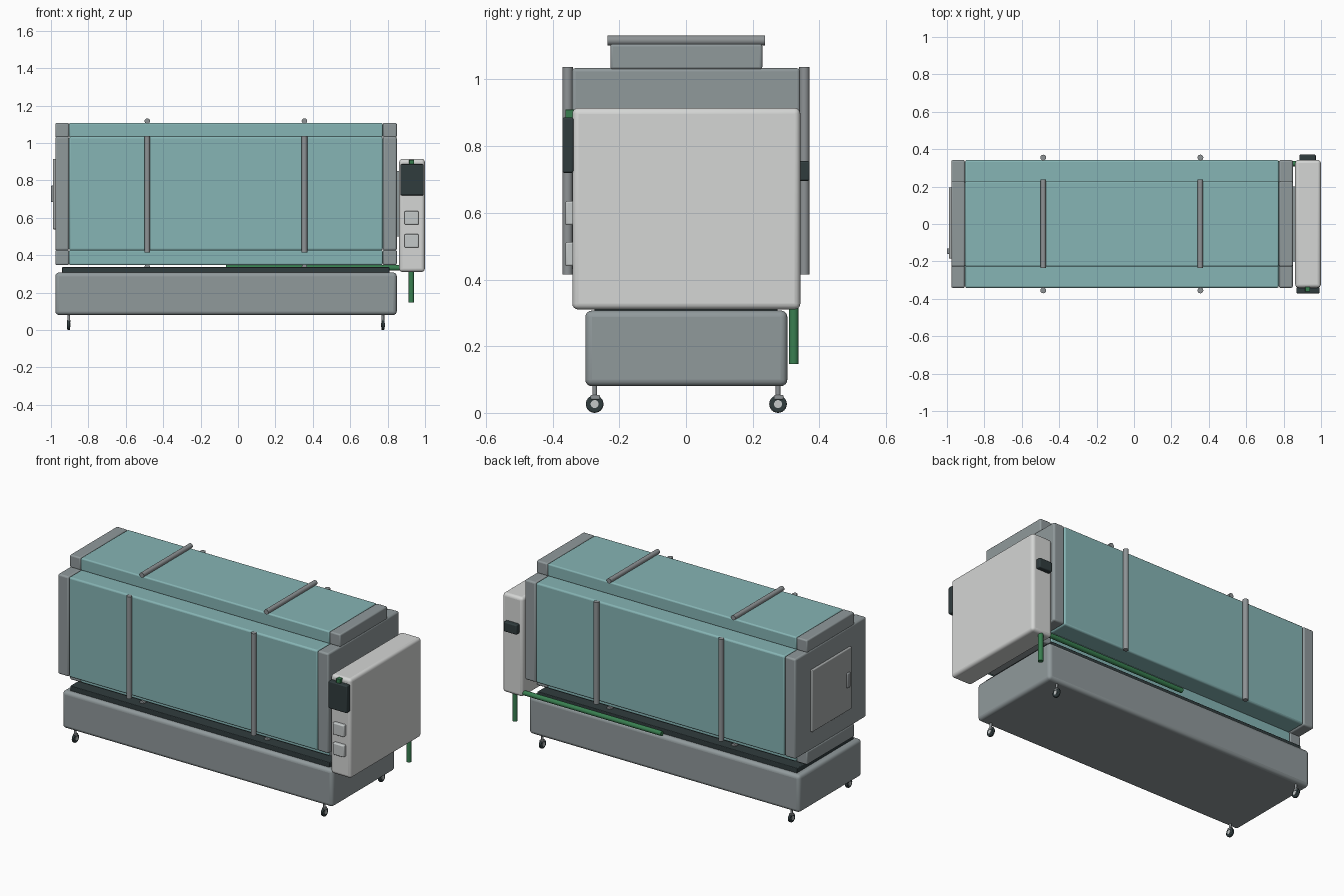
import bpy, math
from mathutils import Vector

if "Cube" in bpy.data.objects:
    bpy.data.objects.remove(bpy.data.objects["Cube"])


def mat(name, rgb):
    m = bpy.data.materials.new(name)
    m.diffuse_color = (*rgb, 1)
    m.use_nodes = True
    m.node_tree.nodes["Principled BSDF"].inputs["Base Color"].default_value = m.diffuse_color
    return m


TEAL = mat("teal_panel", (0.24, 0.46, 0.46))
GREY = mat("frame_grey", (0.28, 0.32, 0.33))
ROD = mat("rod_grey", (0.27, 0.29, 0.30))
LIGHT = mat("housing_white", (0.66, 0.67, 0.66))
DOOR = mat("hatch_grey", (0.38, 0.40, 0.40))
DARK = mat("dark_rubber", (0.03, 0.045, 0.048))
GREEN = mat("pipe_green", (0.04, 0.21, 0.08))
BUTTON = mat("button_grey", (0.55, 0.58, 0.58))


def finish(o, name, m, bevel=0, seg=3):
    o.name = name
    o.data.materials.append(m)
    if bevel:
        b = o.modifiers.new("bevel", 'BEVEL')
        b.width, b.segments = bevel, seg
    bpy.ops.object.shade_smooth_by_angle(angle=math.radians(40))
    return o


def box(name, x, y, z, m, bevel=0.0, seg=3):
    """Box from (min, max) ranges on each axis."""
    c = [(r[0] + r[1]) / 2 for r in (x, y, z)]
    bpy.ops.mesh.primitive_cube_add(size=1, location=c)
    o = bpy.context.object
    o.scale = [r[1] - r[0] for r in (x, y, z)]
    bpy.ops.object.transform_apply(location=False, rotation=False, scale=True)
    return finish(o, name, m, bevel, seg)


def rod(name, a, b, r, m, bevel=0.0, n=24):
    """Cylinder between two points."""
    a, b = Vector(a), Vector(b)
    bpy.ops.mesh.primitive_cylinder_add(vertices=n, radius=r, depth=(b - a).length,
                                        location=(a + b) / 2)
    o = bpy.context.object
    o.rotation_euler = (b - a).to_track_quat('Z', 'Y').to_euler()
    return finish(o, name, m, bevel, 2)


# Main chamber: wide block plus narrower taller block, teal middle and grey ends
for name, x, m in (("chamber", (-0.903, 0.774), TEAL),
                   ("left_end", (-0.977, -0.904), GREY),
                   ("right_end", (0.775, 0.849), GREY)):
    box(name + "_body", x, (-0.342, 0.342), (0.425, 1.034), m, 0.01)
    box(name + "_lid", x, (-0.227, 0.229), (1.03, 1.107), m, 0.008)
    box(name + "_underside", x, (-0.227, 0.229), (0.347, 0.428), m, 0.008)

# Clamp rods around the chamber
for x in (-0.485, 0.355):
    for s in (-1, 1):
        rod("side_rod", (x, s * 0.355, 0.415), (x, s * 0.355, 1.037), 0.0155, ROD)
    for z in (0.337, 1.117):
        rod("cross_rod", (x, -0.235, z), (x, 0.237, z), 0.0145, ROD)

# Base and dark tray
box("base", (-0.977, 0.849), (-0.302, 0.304), (0.08, 0.307), GREY, 0.02, 4)
box("tray", (-0.94, 0.81), (-0.275, 0.275), (0.3, 0.336), DARK, 0.004)

# Casters
for x in (-0.905, 0.775):
    for y in (-0.274, 0.276):
        rod("caster_wheel", (x - 0.008, y, 0.0265), (x + 0.008, y, 0.0265), 0.0265, DARK, 0.004)
        rod("caster_hub", (x - 0.010, y, 0.0265), (x + 0.010, y, 0.0265), 0.012, BUTTON)
        box("caster_bracket", (x - 0.009, x + 0.009), (y - 0.012, y + 0.016),
            (0.04, 0.054), ROD, 0.003, 2)
        rod("caster_stem", (x, y, 0.05), (x, y, 0.085), 0.007, ROD, n=16)

# Control housing on the right end
box("control_housing", (0.862, 0.999), (-0.341, 0.343), (0.31, 0.915), LIGHT, 0.018, 4)
box("housing_mount", (0.84, 0.87), (-0.2, 0.2), (0.5, 0.85), GREY)
box("screen", (0.868, 0.993), (-0.371, -0.337), (0.72, 0.886), DARK, 0.006)
box("screen_tab", (0.915, 0.941), (-0.362, -0.335), (0.88, 0.91), GREEN, 0.002, 2)
for z in (0.44, 0.563):
    box("control_button", (0.89, 0.966), (-0.362, -0.335), (z, z + 0.072), BUTTON, 0.006)
box("rear_grip", (0.884, 0.972), (0.338, 0.371), (0.696, 0.755), DARK, 0.006)

# Green drain pipes at the back
rod("drain_pipe", (0.927, 0.323, 0.146), (0.927, 0.323, 0.33), 0.0145, GREEN)
rod("feed_pipe", (-0.065, 0.323, 0.332), (0.87, 0.323, 0.332), 0.0145, GREEN)

# Access hatch on the left end
box("hatch", (-0.99, -0.97), (-0.185, 0.195), (0.538, 0.915), DOOR, 0.005)
box("hatch_handle", (-1.0, -0.985), (-0.16, -0.13), (0.683, 0.772), ROD, 0.005)
